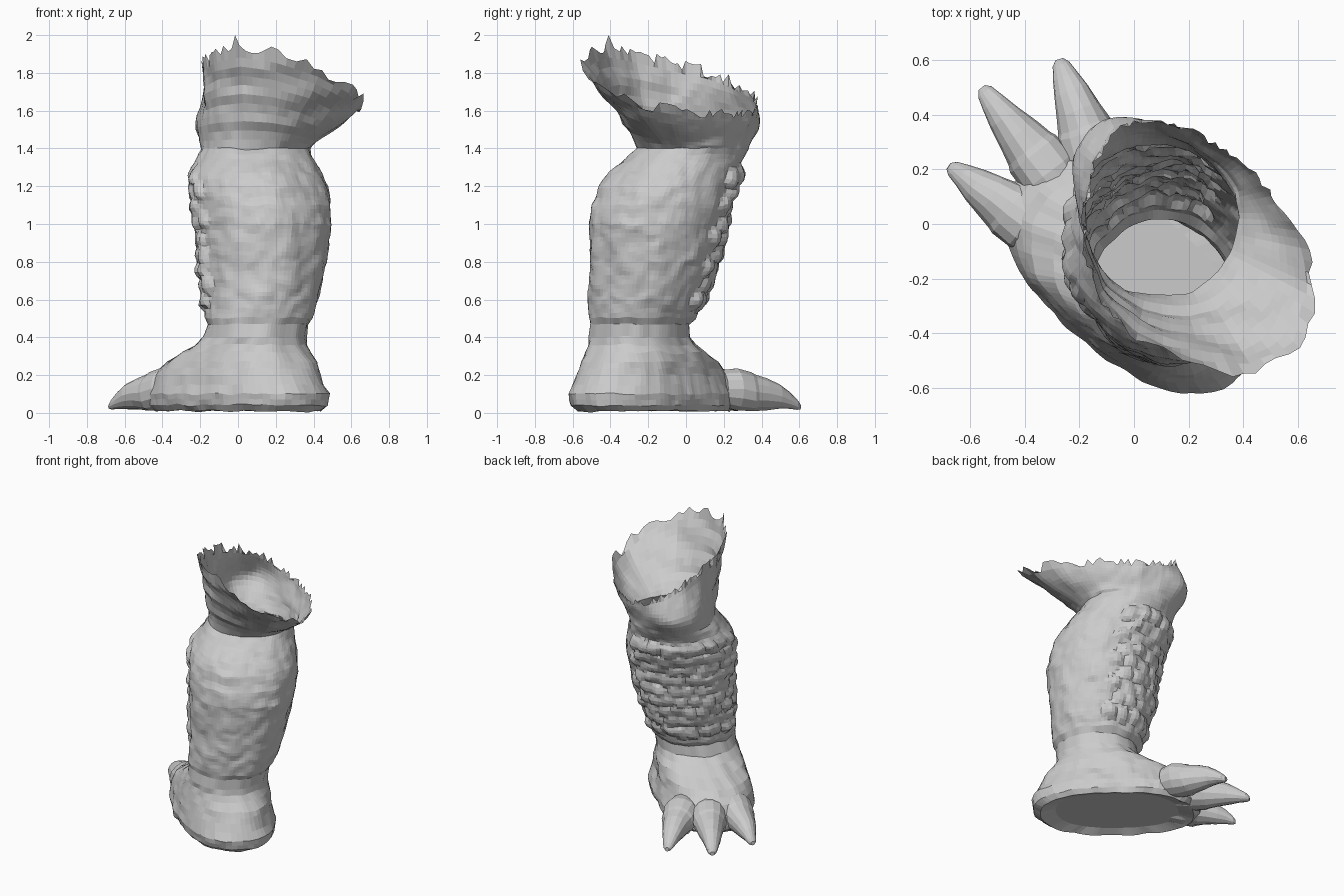
import bpy, bmesh, math, random
from mathutils import Vector, noise

if "Cube" in bpy.data.objects:
    bpy.data.objects.remove(bpy.data.objects["Cube"])

random.seed(4)
SEG = 92
PHI = math.atan2(0.76, -0.65)          # direction the toes point
FWD = Vector((math.cos(PHI), math.sin(PHI), 0))
SIDE = Vector((math.sin(PHI), -math.cos(PHI), 0))
TAU = 2 * math.pi


def make(name, bm):
    bmesh.ops.recalc_face_normals(bm, faces=bm.faces)
    me = bpy.data.meshes.new(name)
    bm.to_mesh(me)
    bm.free()
    ob = bpy.data.objects.new(name, me)
    bpy.context.collection.objects.link(ob)
    return ob


def loft(bm, rings, cap_start=False, cap_end=False):
    rows = [[bm.verts.new(p) for p in r] for r in rings]
    n = len(rows[0])
    for a, b in zip(rows, rows[1:]):
        for i in range(n):
            j = (i + 1) % n
            bm.faces.new((a[i], a[j], b[j], b[i]))
    if cap_start:
        bm.faces.new(rows[0][::-1])
    if cap_end:
        bm.faces.new(rows[-1])


# Sections: z, centre x, centre y, length along foot, width across, squareness
SECT = [
    (0.01, 0.00, -0.17, 0.49, 0.28, 2.4), (0.04, 0.00, -0.175, 0.53, 0.305, 2.4),
    (0.10, 0.00, -0.18, 0.54, 0.315, 2.4), (0.20, -0.005, -0.18, 0.49, 0.295, 2.3),
    (0.27, 0.015, -0.195, 0.43, 0.285, 2.3), (0.32, 0.04, -0.21, 0.36, 0.275, 2.2),
    (0.36, 0.065, -0.235, 0.30, 0.265, 2.1), (0.40, 0.09, -0.25, 0.268, 0.258, 2.1),
    (0.47, 0.105, -0.245, 0.262, 0.258, 2.1), (0.505, 0.11, -0.235, 0.285, 0.275, 2.1),
    (0.60, 0.13, -0.215, 0.30, 0.29, 2.1), (0.80, 0.135, -0.175, 0.335, 0.32, 2.1),
    (1.00, 0.145, -0.155, 0.355, 0.345, 2.1), (1.10, 0.135, -0.135, 0.36, 0.35, 2.1),
    (1.20, 0.115, -0.10, 0.36, 0.345, 2.1), (1.27, 0.10, -0.065, 0.345, 0.33, 2.1),
    (1.33, 0.095, -0.025, 0.315, 0.305, 2.1), (1.37, 0.095, 0.0, 0.295, 0.29, 2.1),
    (1.40, 0.10, 0.02, 0.28, 0.28, 2.1)]

# Torn top edge, anticlockwise seen from above
RIM = [
    (-0.17, 0.10, 1.81), (-0.18, -0.08, 1.85), (-0.13, -0.27, 1.90), (0.01, -0.42, 1.93),
    (0.20, -0.51, 1.90), (0.44, -0.55, 1.82), (0.61, -0.45, 1.72), (0.67, -0.26, 1.63),
    (0.64, -0.08, 1.60), (0.52, 0.10, 1.58), (0.37, 0.25, 1.57), (0.22, 0.33, 1.58),
    (0.08, 0.36, 1.62), (-0.06, 0.32, 1.69), (-0.14, 0.22, 1.76)]


def section(z):
    for a, b in zip(SECT, SECT[1:]):
        if z <= b[0]:
            t = (z - a[0]) / (b[0] - a[0])
            return [p + (q - p) * t for p, q in zip(a, b)]
    return SECT[-1]


def surf(z, th):
    _, cx, cy, a, b, n = section(z)
    c, s = math.cos(th - PHI), math.sin(th - PHI)
    r = (abs(c / a) ** n + abs(s / b) ** n) ** (-1 / n)
    p = Vector((cx + r * math.cos(th), cy + r * math.sin(th), z))
    # the heel swings inward relative to the toes
    return p - SIDE * 0.11 * (p.dot(FWD) + 0.12) * max(0, min(1, (0.42 - z) / 0.15))


RP = sorted((math.atan2(y - 0.02, x - 0.1) % TAU, Vector((x, y, z))) for x, y, z in RIM)
RP = [(RP[-1][0] - TAU, RP[-1][1])] + RP + [(RP[0][0] + TAU, RP[0][1])]


def rim_point(th):
    th %= TAU
    for (a, p), (b, q) in zip(RP, RP[1:]):
        if a <= th <= b:
            return p.lerp(q, (th - a) / (b - a))


def off_front(th):
    return (th - PHI + math.pi) % TAU - math.pi


# Overlapping rounded scales on the front of the shin
SCALES = []
for row in range(9):
    for c in range(-4, 5):
        SCALES.append((0.60 + 0.082 * row + random.uniform(-0.012, 0.012),
                       0.27 * (c + 0.5 * (row % 2)) + random.uniform(-0.04, 0.04),
                       random.uniform(0.75, 1.1)))


def scale_bump(z, d):
    best = 0
    for sz, sd, h in SCALES:
        q = ((z - sz) / 0.056) ** 2 + ((d - sd) / 0.165) ** 2
        if q < 1:
            lean = 1 - 0.3 * (z - sz) / 0.056      # thicker at the lower lip
            best = max(best, h * lean * math.sqrt(1 - q))
    return 0.036 * best


def knee_bump(z, d):
    return 0.125 * math.exp(-(d / 0.6) ** 2 - ((z - 1.52) / 0.135) ** 2)


# Hollow foot, shin and flared torn top as one skin
angles = [TAU * i / SEG for i in range(SEG)]
levels = sorted({s[0] for s in SECT} | {0.07, 0.15, 0.235}
                | {round(0.53 + 0.022 * k, 3) for k in range(38)})
rings = []
for z in levels:
    ring = []
    for th in angles:
        p = surf(z, th)
        d = off_front(th)
        out = Vector((math.cos(th), math.sin(th), 0))
        amp = 0.006 if z < 0.03 else 0.012
        p += out * amp * (noise.noise(p * 7) + 0.7 * noise.noise(p * 17))
        p += out * (scale_bump(z, d) + knee_bump(z, d))
        p.z = max(0, p.z + 0.012 * noise.noise(p * 11))
        ring.append(p)
    rings.append(ring)
# slightly hollowed sole
mid = Vector((0, -0.17, 0.035))
rings.insert(0, [Vector((*p.lerp(mid, 0.2).xy, 0.035)) for p in rings[0]])

STEPS = 11
for k in range(1, STEPS + 1):
    t = k / STEPS
    ring = []
    for th in angles:
        out = Vector((math.cos(th), math.sin(th), 0))
        p = surf(1.40, th).lerp(rim_point(th), t)
        d = off_front(th)
        back = 0.5 - 0.5 * math.cos(d)
        fold = math.sin(p.z * 42 + 2 * noise.noise(p * 3))
        p += out * (knee_bump(p.z, d) + 0.009 * fold * back)
        p += out * 0.012 * (noise.noise(p * 7) + 0.5 * noise.noise(p * 17))
        if k == STEPS:
            p += (out * 0.4 + Vector((0, 0, 1))) * random.uniform(-0.03, 0.035)
        ring.append(p)
    rings.append(ring)
peak = max(rings[-1], key=lambda p: p.z)
peak.z = 2.0
bm = bmesh.new()
loft(bm, rings, cap_start=True)
make("leg_skin", bm)


def tapered(name, base, tip, stops):
    """Horn along base->tip; stops are (fraction, height, half width, half height)."""
    base, tip = Vector(base), Vector(tip)
    d = (tip - base).normalized()
    side = Vector((-d.y, d.x))
    rings = []
    for f, z, w, h in stops:
        c = base.lerp(tip, f)
        ring = []
        for i in range(14):
            a = TAU * i / 14
            p = c + side * w * math.cos(a)
            q = Vector((p.x, p.y, max(0.012, z + h * math.sin(a))))
            ring.append(q + noise.noise_vector(q * 9) * 0.007)
        rings.append(ring)
    bm = bmesh.new()
    loft(bm, rings, True, True)
    return make(name, bm)


# Three toes, each a fleshy knuckle running into a long claw
CLAWS = {"outer": ((-0.33, -0.03), (-0.68, 0.21)),
         "middle": ((-0.26, 0.12), (-0.558, 0.498)),
         "inner": ((-0.12, 0.19), (-0.272, 0.603))}
for key, (b, t) in CLAWS.items():
    tapered("toe_" + key, b, t, [
        (0.0, 0.13, 0.10, 0.10), (0.18, 0.125, 0.115, 0.115), (0.36, 0.11, 0.108, 0.108),
        (0.41, 0.108, 0.098, 0.098), (0.55, 0.102, 0.084, 0.086), (0.72, 0.088, 0.064, 0.068),
        (0.86, 0.068, 0.045, 0.047), (0.96, 0.045, 0.03, 0.028), (1.0, 0.035, 0.014, 0.014)])
